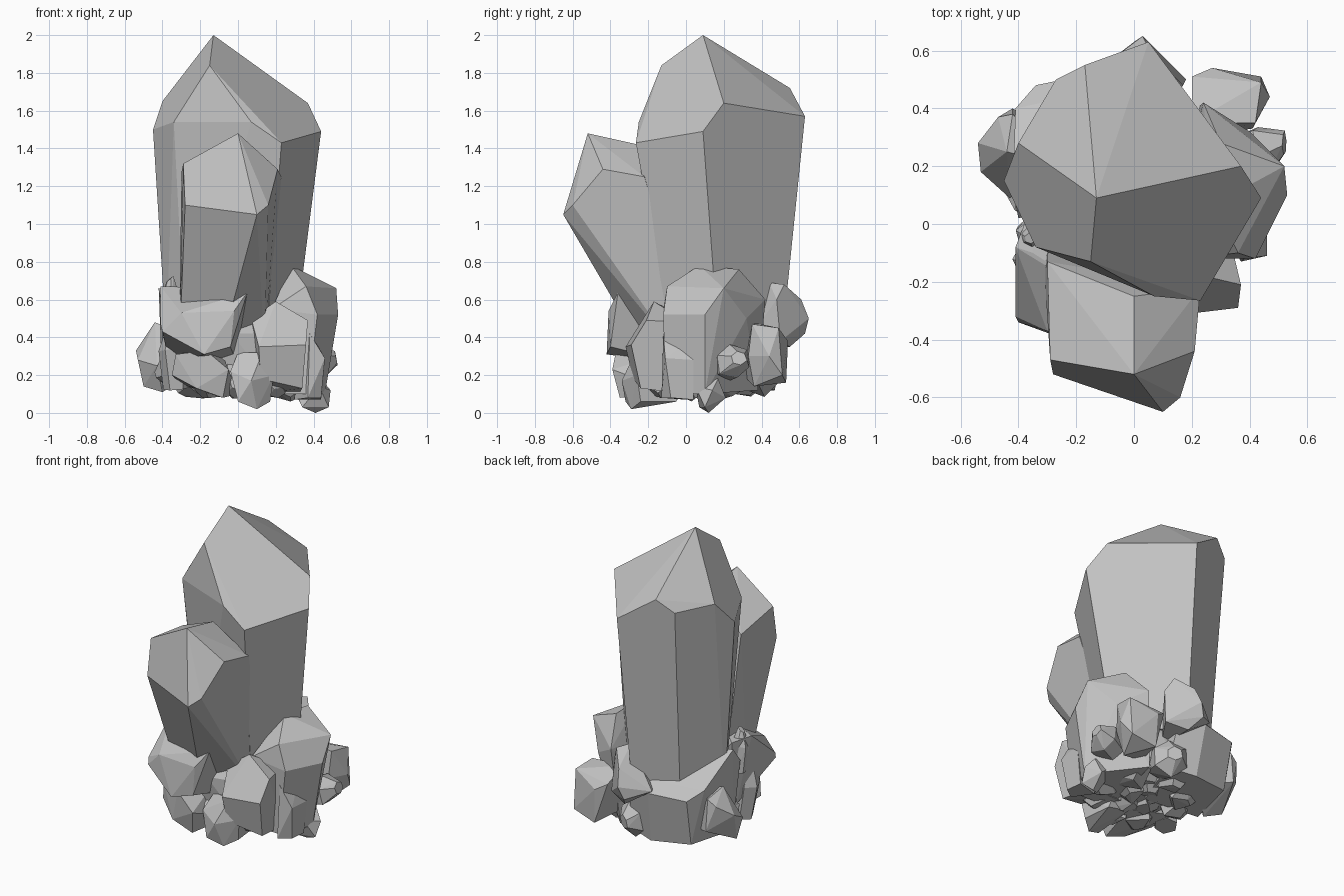
import bpy
import bmesh
import math
import random
from mathutils import Vector

rng = random.Random(4)

old_cube = bpy.data.objects.get("Cube")
if old_cube:
    bpy.data.objects.remove(old_cube, do_unlink=True)

# One plain stone colour for every crystal
stone = bpy.data.materials.new("grey_stone")
stone.use_nodes = True
stone_colour = (.54, .54, .54, 1)
stone.diffuse_color = stone_colour
shader = next(node for node in stone.node_tree.nodes if node.type == "BSDF_PRINCIPLED")
shader.inputs["Base Color"].default_value = stone_colour
shader.inputs["Roughness"].default_value = .8


def faceted_solid(name, corners):
    """Wrap flat facets around a cloud of corner points."""
    mesh = bpy.data.meshes.new(name)
    solid = bmesh.new()
    for corner in corners:
        solid.verts.new(corner)
    hull = bmesh.ops.convex_hull(solid, input=solid.verts[:])
    spare = set(hull["geom_interior"]) | set(hull["geom_unused"])
    spare_verts = [item for item in spare if isinstance(item, bmesh.types.BMVert)]
    bmesh.ops.delete(solid, geom=spare_verts, context="VERTS")
    bmesh.ops.dissolve_limit(solid, angle_limit=math.radians(5),
                             verts=solid.verts[:], edges=solid.edges[:])
    bmesh.ops.recalc_face_normals(solid, faces=solid.faces[:])
    solid.to_mesh(mesh)
    solid.free()
    mesh.materials.append(stone)
    crystal = bpy.data.objects.new(name, mesh)
    bpy.context.scene.collection.objects.link(crystal)
    return crystal


def shard(name, root, tip, radius, sides=6, shoulder=.65, blunt=.4):
    """Build a short crystal: narrow root, wide shoulder and blunt slanted tip."""
    root, tip = Vector(root), Vector(tip)
    axis = tip - root
    turn = axis.to_track_quat("Z", "Y")
    twist = rng.uniform(0, math.pi)
    rings = ((0, .8), (shoulder, 1), (1, blunt))
    corners = []
    for along, scale in rings:
        for side in range(sides):
            angle = twist + math.tau * side / sides
            spread = radius * scale * rng.uniform(.88, 1.08)
            slant = axis.length * .06 * math.cos(angle) * along
            offset = Vector((spread * math.cos(angle), spread * math.sin(angle), slant))
            corners.append(root + axis * along + turn @ offset)
    return faceted_solid(name, corners)


# Tall main crystal: ridge, roof corners, shoulder corners and narrowing foot
main_roof = [
    (-.13, .09, 2), (-.15, -.13, 1.84), (.37, .2, 1.64), (-.17, .55, 1.72),
    (-.4, .28, 1.65), (.07, -.25, 1.54),
]
main_shoulder = [
    (.44, .09, 1.49), (.23, -.265, 1.43), (-.34, -.08, 1.54),
    (-.45, .15, 1.5), (-.27, .5, 1.64), (.05, .63, 1.57),
]
main_foot = [
    (.3, .17, .4), (.15, -.08, .4), (-.28, .03, .4),
    (-.38, .15, .4), (-.24, .4, .4), (.02, .51, .4),
]
faceted_solid("main_crystal", main_roof + main_shoulder + main_foot)

# Shorter crystal leaning out at the front
leaning_top = [
    (0, -.52, 1.48), (0, -.25, 1.42), (-.29, -.47, 1.32), (.21, -.44, 1.29),
    (.23, -.22, 1.25), (-.3, -.13, 1.27),
]
leaning_shoulder = [(-.28, -.52, 1.1), (.1, -.65, 1.05), (.16, -.6, 1.1)]
leaning_foot = [
    (-.31, -.17, .35), (-.09, -.24, .35), (.14, -.07, .35),
    (.15, .04, .35), (-.29, .04, .35),
]
faceted_solid("leaning_crystal", leaning_top + leaning_shoulder + leaning_foot)

# Large blocks of the base
faceted_solid("right_block", [
    (.28, .07, .78), (.3, .28, .76), (.52, .2, .66), (.53, .1, .52),
    (.42, -.12, .52), (.36, -.1, .67), (.24, .42, .6), (.4, .32, .5),
    (.18, -.12, .55), (.46, .1, .1), (.37, -.11, .1), (.2, .38, .12), (.1, -.1, .1),
])
faceted_solid("front_right_block", [
    (.2, -.17, .59), (.07, -.2, .5), (.37, -.21, .49), (.36, -.29, .36),
    (.11, -.32, .35), (.34, -.24, .13), (.12, -.28, .18), (.1, 0, .5),
    (.32, 0, .48), (.1, 0, .1), (.32, 0, .1),
])
faceted_solid("front_left_block", [
    (-.41, -.08, .67), (-.35, -.1, .67), (-.41, -.32, .47), (-.3, -.37, .53),
    (-.4, -.34, .43), (-.18, -.42, .31), (-.04, -.4, .35), (-.02, -.41, .54),
    (.05, -.36, .64), (-.36, .05, .66), (-.36, 0, .25), (0, 0, .25),
])
faceted_solid("back_left_block", [
    (-.41, .4, .5), (-.34, .48, .44), (-.1, .53, .45), (.05, .5, .52),
    (-.42, .12, .66), (-.4, .02, .55), (-.4, .1, .13), (-.33, .42, .14),
    (-.08, .47, .12), (.1, .42, .14), (0, .1, .1), (0, .1, .6),
])

# Medium crystals jutting out around the base
faceted_solid("back_crystal", [
    (.03, .65, .5), (0, .63, .42), (.05, .61, .6), (.13, .52, .68),
    (.08, .44, .69), (-.13, .53, .47), (.18, .5, .38), (.05, .55, .35),
    (.17, .48, .6), (0, .3, .5), (.05, .3, .35),
])
faceted_solid("back_right_crystal", [
    (.2, .51, .42), (.27, .54, .38), (.44, .49, .45), (.47, .44, .3),
    (.42, .35, .47), (.41, .33, .3), (.44, .51, .2), (.38, .36, .14),
    (.28, .53, .16), (.2, .3, .2), (.2, .35, .48),
])
faceted_solid("left_crystal", [
    (-.54, .28, .33), (-.53, .18, .28), (-.47, .37, .4), (-.44, .25, .48),
    (-.43, .09, .25), (-.5, .2, .14), (-.4, .15, .11), (-.42, .4, .24),
    (-.42, .38, .44), (-.25, .2, .4), (-.25, .3, .2),
])
faceted_solid("right_front_crystal", [
    (.38, -.12, .42), (.46, -.11, .29), (.46, .04, .28), (.41, .02, .38),
    (.37, -.13, .08), (.44, -.08, .08), (.44, .04, .07), (.3, 0, .07), (.3, 0, .38),
])
faceted_solid("low_front_left_crystal", [
    (-.35, -.26, .2), (-.33, -.28, .31), (-.17, -.37, .33), (-.05, -.39, .23),
    (-.08, -.35, .08), (-.22, -.35, .13), (-.3, 0, .15), (0, -.05, .1), (-.1, 0, .35),
])
faceted_solid("low_front_crystal", [
    (-.04, -.3, .22), (0, -.24, .32), (.13, -.27, .32), (.19, -.26, .2),
    (.17, -.24, .06), (.1, -.29, .02), (0, -.32, .06), (.07, -.34, .17),
    (.15, -.05, .06), (0, -.05, .09), (.08, 0, .3),
])
faceted_solid("low_right_crystal", [
    (.3, .1, .12), (.35, .12, .19), (.44, .17, .18), (.49, .14, .12),
    (.48, .1, .03), (.41, .12, 0), (.34, .07, .03), (.43, .05, .14),
    (.42, .21, .08), (.25, .15, .22),
])

# Rounded core that fills the base between the blocks
core = []
for height, reach in ((.13, .2), (.22, .32), (.42, .34), (.55, .25)):
    for step in range(9):
        angle = math.tau * step / 9 + height
        core.append((reach * math.cos(angle), .07 + reach * math.sin(angle), height))
faceted_solid("base_core", core)

# Small crystals growing outward from the base: name, root, tip, radius
small_crystals = [
    ("low_left_shard", (-.26, .08, .28), (-.42, .12, .2), .09),
    ("left_front_shard", (-.32, -.1, .13), (-.35, -.14, .46), .09),
    ("right_shard", (.3, .2, .24), (.52, .28, .29), .1),
    ("low_back_shard", (.05, .3, .22), (.1, .49, .2), .12),
    ("left_spike", (-.36, -.02, .45), (-.36, -.05, .71), .05),
]
for name, root, tip, radius in small_crystals:
    shard(name, root, tip, radius)

# Cluster of nubs around and across the underside
nub_rings = ((8, .18, .31, .14), (5, .07, .16, .14))
for ring, (count, inner, outer, radius) in enumerate(nub_rings):
    for step in range(count):
        angle = math.tau * (step + rng.uniform(-.2, .2)) / count
        across, along = math.cos(angle), math.sin(angle)
        root = (inner * across, .06 + inner * along, .25)
        drop = .11 + .02 * along + rng.uniform(-.02, .02)
        tip = (outer * across, .06 + outer * along, drop)
        shard(f"underside_nub_{ring}_{step}", root, tip, radius * rng.uniform(.75, .95), sides=5)
